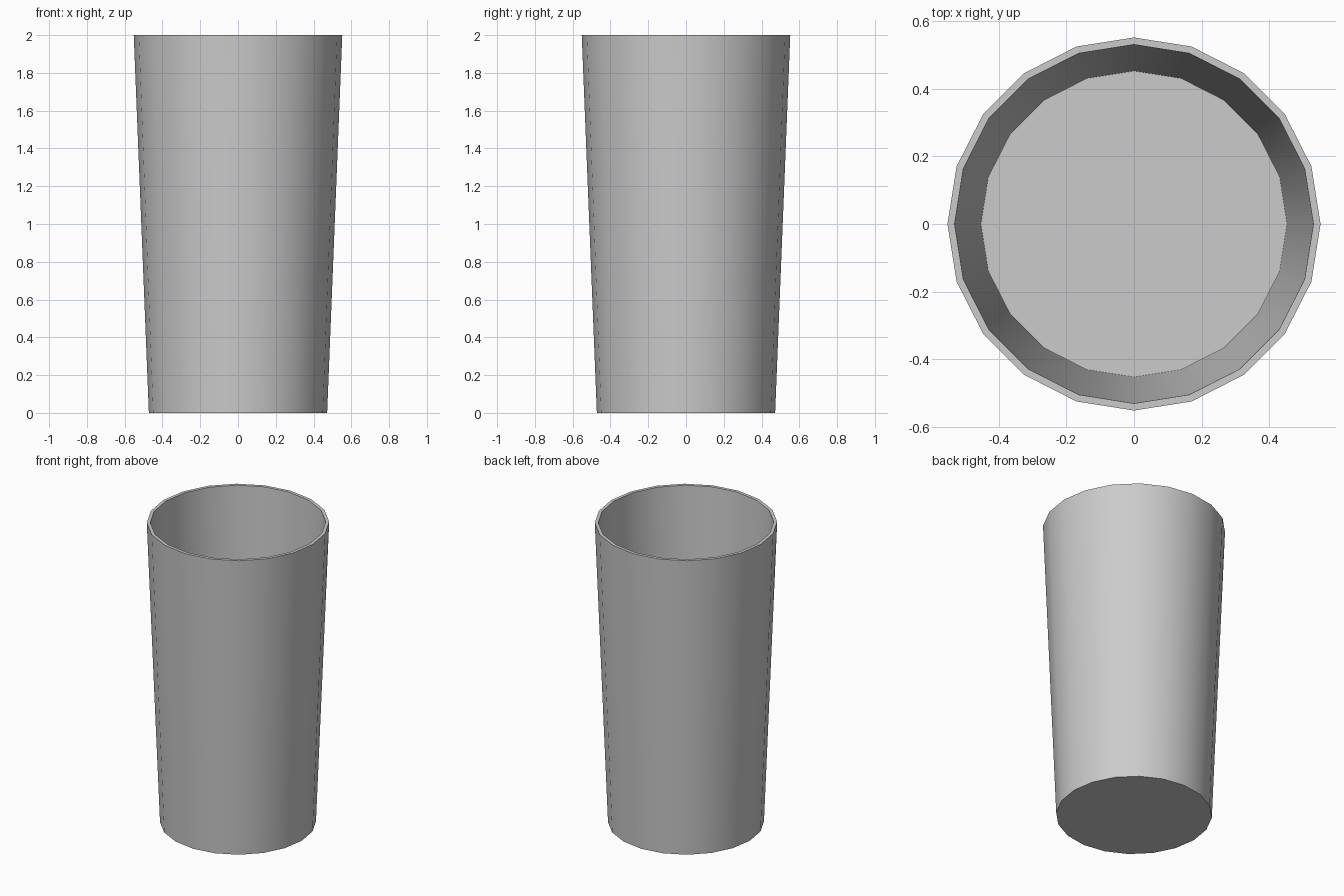
import bpy, bmesh, math

if "Cube" in bpy.data.objects:
    bpy.data.objects.remove(bpy.data.objects["Cube"])

SIDES = 20
# Wall profile (radius, z): outer base, outer rim, inner rim, inner floor
PROFILE = [(0.472, 0.0), (0.552, 2.0), (0.531, 2.0), (0.453, 0.02)]

bm = bmesh.new()
rings = []
for r, z in PROFILE:
    rings.append([bm.verts.new((r * math.cos(2 * math.pi * i / SIDES),
                                r * math.sin(2 * math.pi * i / SIDES), z))
                  for i in range(SIDES)])

# Outer wall, rim and inner wall
for a, b in zip(rings, rings[1:]):
    for i in range(SIDES):
        j = (i + 1) % SIDES
        bm.faces.new((a[i], a[j], b[j], b[i]))

# Underside and inner floor
bm.faces.new(rings[0][::-1])
bm.faces.new(rings[-1])
bmesh.ops.recalc_face_normals(bm, faces=bm.faces)

mesh = bpy.data.meshes.new("cup")
bm.to_mesh(mesh)
bm.free()
cup = bpy.data.objects.new("cup", mesh)
bpy.context.collection.objects.link(cup)

# Smooth walls with sharp rim and base edges
bpy.context.view_layer.objects.active = cup
cup.select_set(True)
bpy.ops.object.shade_smooth_by_angle(angle=math.radians(30))
